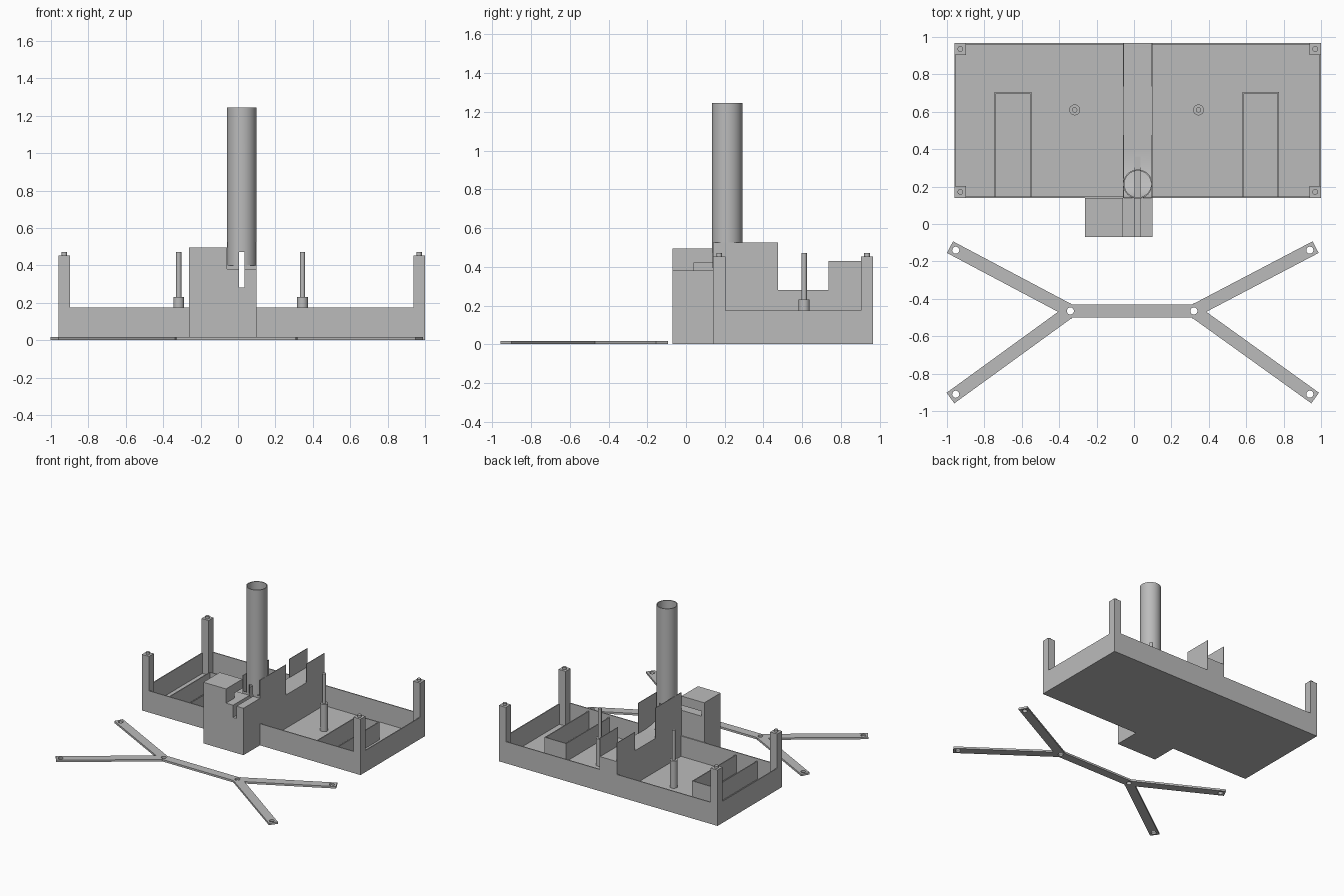
import bpy, bmesh, math
from mathutils import Vector

if "Cube" in bpy.data.objects:
    bpy.data.objects.remove(bpy.data.objects["Cube"])

grey = bpy.data.materials.new("plain_grey")
grey.diffuse_color = (0.5, 0.5, 0.5, 1)
grey.use_nodes = True
grey.node_tree.nodes["Principled BSDF"].inputs["Base Color"].default_value = grey.diffuse_color


def finish(name, bm, smooth=False):
    bmesh.ops.recalc_face_normals(bm, faces=bm.faces)
    me = bpy.data.meshes.new(name)
    bm.to_mesh(me)
    bm.free()
    me.materials.append(grey)
    ob = bpy.data.objects.new(name, me)
    bpy.context.collection.objects.link(ob)
    if smooth:
        smooth_object(ob)
    return ob


def activate(ob):
    bpy.ops.object.select_all(action='DESELECT')
    ob.select_set(True)
    bpy.context.view_layer.objects.active = ob


def smooth_object(ob):
    activate(ob)
    bpy.ops.object.shade_smooth_by_angle(angle=math.radians(30))


def prism(name, pts, to3d, offset, smooth=False):
    """Extrude a flat outline along an offset."""
    bm = bmesh.new()
    f = bm.faces.new([bm.verts.new(to3d(*p)) for p in pts])
    r = bmesh.ops.extrude_face_region(bm, geom=[f])
    vs = [v for v in r['geom'] if isinstance(v, bmesh.types.BMVert)]
    bmesh.ops.translate(bm, verts=vs, vec=Vector(offset))
    return finish(name, bm, smooth)


def box(name, x0, x1, y0, y1, z0, z1):
    return prism(name, [(x0, y0), (x1, y0), (x1, y1), (x0, y1)],
                 lambda a, b: (a, b, z0), (0, 0, z1 - z0))


def rod(name, x, y, r, z0, z1, n=32):
    pts = [(x + r * math.cos(2 * math.pi * i / n),
            y + r * math.sin(2 * math.pi * i / n)) for i in range(n)]
    return prism(name, pts, lambda a, b: (a, b, z0), (0, 0, z1 - z0), True)


def cut(ob, *cutters):
    for c in cutters:
        m = ob.modifiers.new("cut", 'BOOLEAN')
        m.operation = 'DIFFERENCE'
        m.solver = 'EXACT'
        m.object = c
        activate(ob)
        bpy.ops.object.modifier_apply(modifier=m.name)


X0, X1, Y0, Y1, T = -0.96, 1.0, 0.14, 0.967, 0.008
RIM, FLOOR = 0.175, 0.01
helpers = []

# Open tray
tray = box("tray", X0, X1, Y0, Y1, 0, RIM)
hollow = box("tray_hollow", X0 + T, X1 - T, Y0 + T, Y1 - T, FLOOR, 0.4)
helpers.append(hollow)
cut(tray, hollow)

# Corner posts with locating pegs
P = 0.063
for sx, x in (("left", X0), ("right", X1 - P)):
    for sy, y in (("front", Y0), ("back", Y1 - P)):
        box(f"corner_post_{sy}_{sx}", x, x + P, y, y + P, 0, 0.453)
        rod(f"corner_peg_{sy}_{sx}", x + P / 2, y + P / 2, 0.015, 0.45, 0.47)

# Compartments against the front wall
for side, a, b in (("left", -0.745, -0.548), ("right", 0.58, 0.775)):
    for i, x in enumerate((a, b - T)):
        box(f"divider_{side}_{i + 1}", x, x + T, Y0 + T, 0.705, FLOOR, 0.155)
    box(f"divider_{side}_end", a, b, 0.705 - T, 0.705, FLOOR, 0.155)

# Stepped pins on the tray floor
for side, x in (("left", -0.317), ("right", 0.345)):
    rod(f"pin_base_{side}", x, 0.61, 0.029, FLOOR, 0.23)
    rod(f"pin_{side}", x, 0.61, 0.014, 0.22, 0.47)

# Central channel: side walls, and a bed with a curved ramp
CX0, CX1, BED, W = -0.058, 0.098, 0.28, 0.005
wall = [(Y0, 0.01), (Y1, 0.01), (Y1, 0.43), (0.735, 0.43), (0.735, BED),
        (0.475, BED), (0.475, 0.525), (Y0, 0.525)]
for side, x in (("left", CX0), ("right", CX1 - W)):
    prism(f"channel_wall_{side}", wall, lambda a, b: (x, a, b), (W, 0, 0))
ramp = [(Y0, 0.01), (Y1, 0.01), (Y1, BED)]
for i in range(13):
    t = math.pi / 2 * i / 12
    ramp.append((0.40 - 0.26 * math.sin(t), 0.40 - 0.12 * math.cos(t)))
bed = prism("channel_ramp", ramp, lambda a, b: (CX0 + W, a, b),
            (CX1 - CX0 - 2 * W, 0, 0), True)

# Drop tube
tube = rod("drop_tube", 0.02, 0.213, 0.078, 0.395, 1.245, 64)
bore = rod("tube_bore", 0.02, 0.213, 0.071, 0.3, 1.3, 64)

# Housing in front of the tray
low = box("housing_low", CX0, CX1, -0.07, Y0, 0, 0.38)
tall = box("housing_tall", -0.262, CX0, -0.07, Y0, 0, 0.495)
recess = box("housing_recess", -0.235, CX0 + 0.02, 0.04, 0.2, 0.38, 0.42)
cut(tall, recess)

# Narrow slot through housing, tube and ramp
slot = box("slot_cutter", 0.005, 0.035, -0.2, 0.36, BED + 0.001, 0.47)
cut(tube, bore, slot)
smooth_object(tube)
cut(low, slot)
cut(bed, slot)
helpers += [bore, recess, slot]

# Flat clamp bracket: bar and four arms with screw holes
BZ, H = 0.016, 0.035
hubs = (Vector((-0.34, -0.465)), Vector((0.32, -0.465)))
tips = [[Vector((x, y)) for y in (-0.14, -0.91)] for x in (-0.953, 0.94)]
holes = [rod("hole_cutter", p.x, p.y, 0.019, -0.1, 0.1, 24)
         for p in (*hubs, *tips[0], *tips[1])]
helpers += holes


def strip(name, a, b, ext_a, ext_b):
    d = (b - a).normalized()
    n = Vector((-d.y, d.x)) * H
    a, b = a - d * ext_a, b + d * ext_b
    ob = prism(name, [a - n, b - n, b + n, a + n],
               lambda u, v: (u, v, 0), (0, 0, BZ))
    cut(ob, *holes)


strip("bracket_bar", hubs[0], hubs[1], 0.02, 0.02)
for side, hub, ends in zip(("left", "right"), hubs, tips):
    for where, tip in zip(("back", "front"), ends):
        strip(f"bracket_arm_{where}_{side}", hub, tip, 0.025, 0.035)

for h in helpers:
    bpy.data.objects.remove(h, do_unlink=True)
